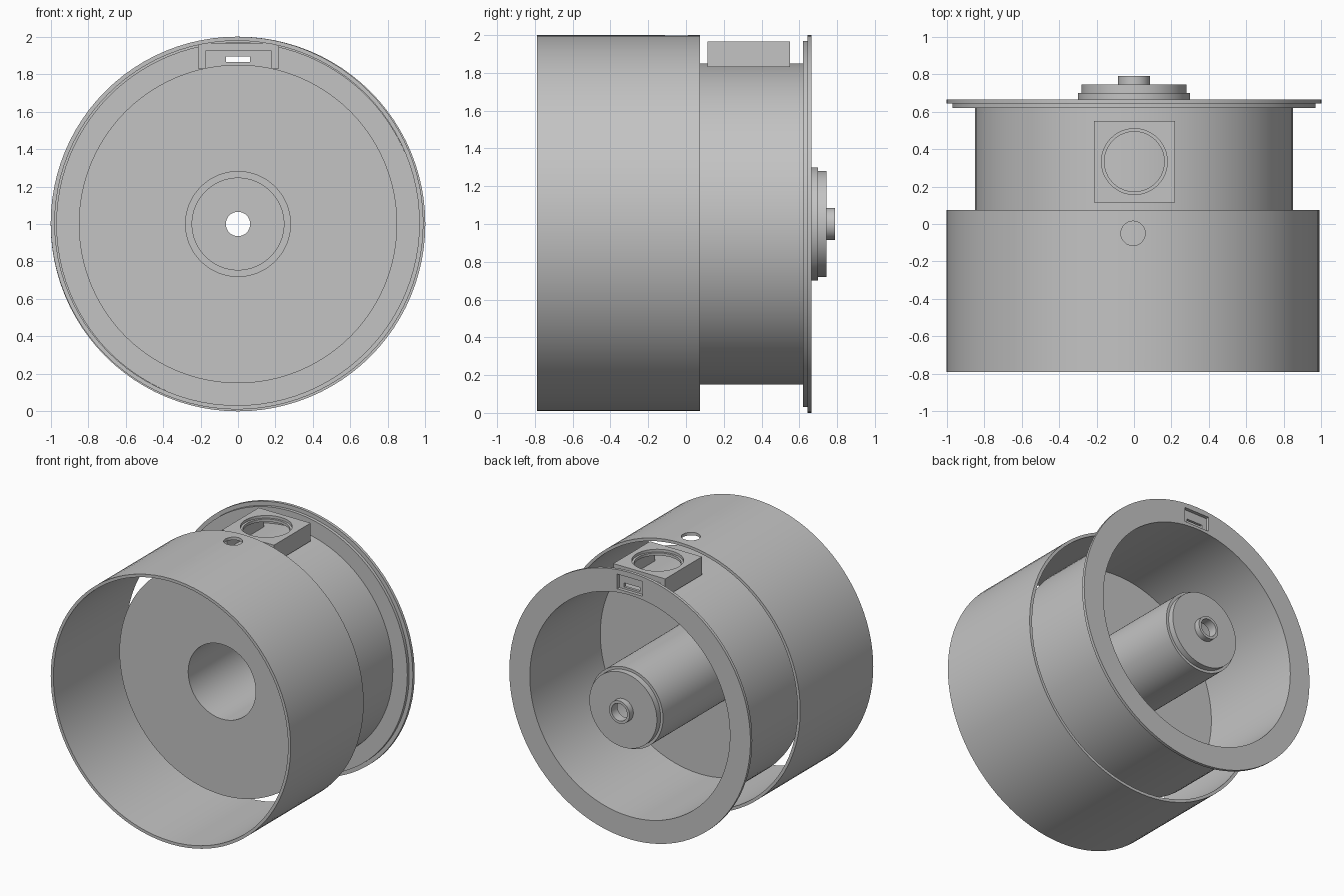
import bpy, bmesh, math
from mathutils import Matrix

if "Cube" in bpy.data.objects:
    bpy.data.objects.remove(bpy.data.objects["Cube"])

grey = bpy.data.materials.new("plain grey")
grey.use_nodes = True
COLOUR = (0.55, 0.55, 0.55, 1)
grey.diffuse_color = COLOUR
grey.node_tree.nodes["Principled BSDF"].inputs["Base Color"].default_value = COLOUR
SEGMENTS = 96


def finish(name, bm):
    bmesh.ops.recalc_face_normals(bm, faces=bm.faces)
    mesh = bpy.data.meshes.new(name)
    bm.to_mesh(mesh)
    bm.free()
    mesh.materials.append(grey)
    obj = bpy.data.objects.new(name, mesh)
    bpy.context.collection.objects.link(obj)
    return obj


def lathe(name, profile, x=0, z=1):
    """Revolve a closed (radius, y) profile around the y axis."""
    bm = bmesh.new()
    rings = []
    for i in range(SEGMENTS):
        a = 2 * math.pi * i / SEGMENTS
        rings.append([bm.verts.new((x + r * math.sin(a), y, z + r * math.cos(a)))
                      for r, y in profile])
    n = len(profile)
    for i in range(SEGMENTS):
        a, b = rings[i], rings[(i + 1) % SEGMENTS]
        for j in range(n):
            k = (j + 1) % n
            bm.faces.new((a[j], a[k], b[k], b[j]))
    return finish(name, bm)


def box(name, x0, x1, y0, y1, z0, z1):
    bm = bmesh.new()
    place = Matrix.Translation(((x0 + x1) / 2, (y0 + y1) / 2, (z0 + z1) / 2))
    size = Matrix.Diagonal((x1 - x0, y1 - y0, z1 - z0, 1))
    bmesh.ops.create_cube(bm, size=1, matrix=place @ size)
    return finish(name, bm)


def drill(name, x, y, radius, z0, z1):
    bm = bmesh.new()
    bmesh.ops.create_cone(bm, cap_ends=True, segments=48, radius1=radius, radius2=radius,
                          depth=z1 - z0, matrix=Matrix.Translation((x, y, (z0 + z1) / 2)))
    return finish(name, bm)


def activate(obj):
    bpy.ops.object.select_all(action="DESELECT")
    obj.select_set(True)
    bpy.context.view_layer.objects.active = obj


def cut(obj, *cutters):
    for cutter in cutters:
        cutter.hide_render = True
        mod = obj.modifiers.new("cut", "BOOLEAN")
        mod.operation = "DIFFERENCE"
        mod.solver = "EXACT"
        mod.object = cutter
        activate(obj)
        bpy.ops.object.modifier_apply(modifier=mod.name)
        bpy.data.objects.remove(cutter)


# Loose outer sleeve with a round hole on top
sleeve = lathe("outer_sleeve", [(0.995, -0.79), (0.995, 0.075), (0.973, 0.075), (0.973, -0.79)],
               x=-0.005, z=1.005)
cut(sleeve, drill("sleeve_drill", -0.005, -0.05, 0.065, 1.8, 2.2))

# Drum: floor, wall, stepped rear flange and hollow centre tube in one profile
drum = lathe("drum", [
    (0.28, -0.19), (0.85, -0.19), (0.85, 0.62), (0.97, 0.62), (0.97, 0.643),
    (1.0, 0.643), (1.0, 0.665), (0.83, 0.665), (0.83, -0.17), (0.30, -0.17),
    (0.30, 0.70), (0.28, 0.70)])
# Rear recess and slot in the flange
cut(drum,
    box("recess_cutter", -0.105, 0.105, 0.64, 0.7, 1.85, 1.96),
    box("slot_cutter", -0.065, 0.065, 0.6, 0.7, 1.865, 1.895))

# Plug in the end of the tube, with a hollow nub
cap = lathe("tube_cap", [
    (0.28, 0.64), (0.28, 0.745), (0.085, 0.745), (0.085, 0.79), (0.065, 0.79),
    (0.065, 0.72), (0.245, 0.72), (0.245, 0.64)])

# Square housing on the drum: open tunnel with a stepped round opening
housing = box("top_housing", -0.213, 0.218, 0.115, 0.55, 1.83, 1.965)
cut(housing,
    box("tunnel_cutter", -0.17, 0.175, 0.05, 0.6, 1.7, 1.925),
    drill("opening_drill", 0.002, 0.333, 0.16, 1.8, 2.1),
    drill("step_drill", 0.002, 0.333, 0.176, 1.945, 2.1))

for part in (sleeve, drum, cap, housing):
    activate(part)
    bpy.ops.object.shade_smooth_by_angle(angle=math.radians(30))
